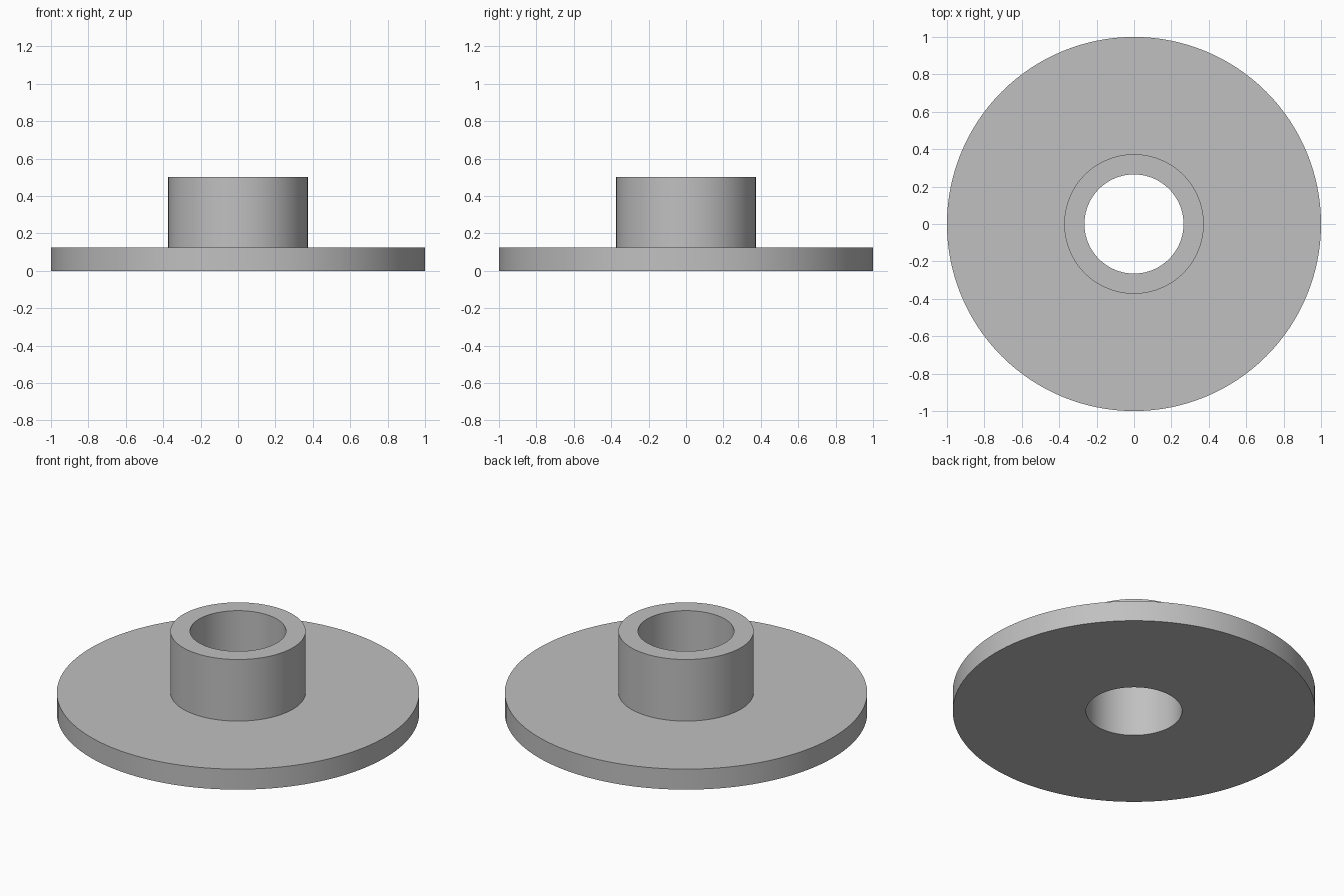
import bpy
import math

cube = bpy.data.objects.get("Cube")
if cube:
    bpy.data.objects.remove(cube, do_unlink=True)

SEGMENTS = 128
FLANGE_R, HUB_R, BORE_R = 1.0, 0.373, 0.265
FLANGE_TOP, HUB_TOP = 0.125, 0.5

# Plain grey metal
grey = bpy.data.materials.new("grey metal")
grey.use_nodes = True
colour = (0.53, 0.53, 0.53, 1)
grey.diffuse_color = colour
grey.node_tree.nodes["Principled BSDF"].inputs["Base Color"].default_value = colour


def lathe(name, profile):
    """Revolve a closed (radius, height) loop around z into one solid."""
    count = len(profile)
    verts, faces = [], []
    for s in range(SEGMENTS):
        a = math.tau * s / SEGMENTS
        verts += [(r * math.cos(a), r * math.sin(a), z) for r, z in profile]
        here, there = s * count, (s + 1) % SEGMENTS * count
        for i in range(count):
            j = (i + 1) % count
            faces.append((here + i, there + i, there + j, here + j))
    mesh = bpy.data.meshes.new(name)
    mesh.from_pydata(verts, [], faces)
    mesh.materials.append(grey)
    obj = bpy.data.objects.new(name, mesh)
    bpy.context.collection.objects.link(obj)
    return obj


# Wide flange, raised hub and through bore as one turned part
bushing = lathe("flanged_bushing", [
    (BORE_R, 0), (FLANGE_R, 0), (FLANGE_R, FLANGE_TOP),
    (HUB_R, FLANGE_TOP), (HUB_R, HUB_TOP), (BORE_R, HUB_TOP),
])

# Smooth round walls, crisp rims
bpy.ops.object.select_all(action="DESELECT")
bushing.select_set(True)
bpy.context.view_layer.objects.active = bushing
bpy.ops.object.shade_smooth_by_angle(angle=math.radians(30))
